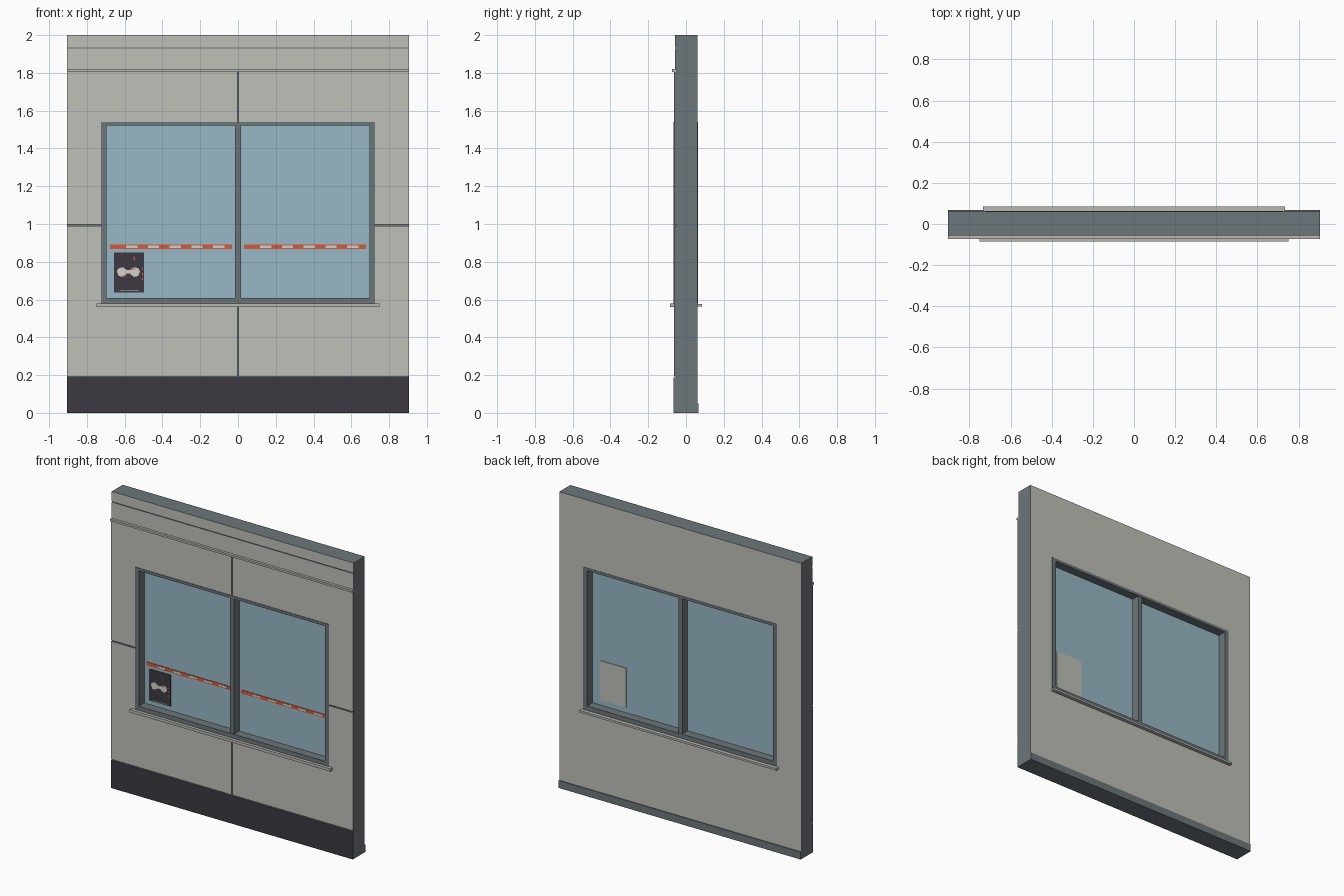
import bpy, bmesh

if "Cube" in bpy.data.objects:
    bpy.data.objects.remove(bpy.data.objects["Cube"])


def material(name, r, g, b):
    m = bpy.data.materials.new(name)
    m.diffuse_color = (r, g, b, 1)
    m.use_nodes = True
    m.node_tree.nodes["Principled BSDF"].inputs["Base Color"].default_value = m.diffuse_color
    return m


LIGHT = material("pale_wall", 0.53, 0.53, 0.49)
GREY = material("mid_grey", 0.155, 0.18, 0.195)
DARK = material("charcoal", 0.045, 0.042, 0.052)
GLASS = material("blue_glass", 0.31, 0.48, 0.56)
ORANGE = material("orange", 0.66, 0.10, 0.04)
WHITE = material("off_white", 0.66, 0.64, 0.60)
SILL = material("sill_stone", 0.48, 0.49, 0.45)


def prism(name, outlines, y0, y1, front, side=None, back=None):
    """Extrude x-z outlines along y; colour front, side and back faces by direction."""
    side, back = side or front, back or front
    bm = bmesh.new()
    for pts in outlines:
        face = bm.faces.new([bm.verts.new((x, y0, z)) for x, z in pts])
        ext = bmesh.ops.extrude_face_region(bm, geom=[face], use_keep_orig=True)
        verts = [v for v in ext["geom"] if isinstance(v, bmesh.types.BMVert)]
        bmesh.ops.translate(bm, verts=verts, vec=(0, y1 - y0, 0))
    return finish(name, bm, front, side, back)


def ring(name, outer, inner, y0, y1, front, side=None, back=None):
    """Rectangular wall with a rectangular opening."""
    side, back = side or front, back or front
    bm = bmesh.new()
    loops = [[bm.verts.new((x, y, z)) for x, z in rect(*r)]
             for r, y in ((outer, y0), (inner, y0), (inner, y1), (outer, y1))]
    for k in range(4):
        a, b = loops[k], loops[(k + 1) % 4]
        for i in range(4):
            j = (i + 1) % 4
            bm.faces.new((a[i], a[j], b[j], b[i]))
    return finish(name, bm, front, side, back)


def finish(name, bm, front, side, back):
    bmesh.ops.recalc_face_normals(bm, faces=bm.faces)
    mats = list(dict.fromkeys((front, side, back)))
    for f in bm.faces:
        m = front if f.normal.y < -0.5 else back if f.normal.y > 0.5 else side
        f.material_index = mats.index(m)
    mesh = bpy.data.meshes.new(name)
    bm.to_mesh(mesh)
    bm.free()
    for m in mats:
        mesh.materials.append(m)
    ob = bpy.data.objects.new(name, mesh)
    bpy.context.collection.objects.link(ob)
    return ob


def rect(x0, x1, z0, z1):
    return [(x0, z0), (x1, z0), (x1, z1), (x0, z1)]


W = 0.905                       # half width of the wall
OX, OZ0, OZ1 = 0.72, 0.583, 1.536   # window opening

# wall core: grey edges and joints, pale back
ring("wall_core", (-W, W, 0, 2), (-OX, OX, OZ0, OZ1), -0.053, 0.061, GREY, GREY, LIGHT)

# four L-shaped cladding panels around the window, with open joints between
panels = []
for s in (-1, 1):
    for z_edge, z_open, z_mid in ((0.193, OZ0, 0.990), (1.806, OZ1, 0.997)):
        panels.append([(s * 0.0035, z_edge), (s * W, z_edge), (s * W, z_mid),
                       (s * OX, z_mid), (s * OX, z_open), (s * 0.0035, z_open)])
prism("cladding_panels", panels, -0.063, -0.052, LIGHT, GREY)

# top bands and moulding strip
prism("top_bands", [rect(-W, W, 1.815, 1.928), rect(-W, W, 1.935, 2.0)],
      -0.057, -0.052, LIGHT, GREY)
prism("moulding_strip", [rect(-W, W, 1.806, 1.820)], -0.074, -0.052, SILL)

# plinth in front, skirting at the back
prism("plinth", [rect(-W, W, 0, 0.188)], -0.066, -0.052, DARK, GREY)
prism("back_skirting", [rect(-W, W, 0, 0.05)], 0.060, 0.067, GREY)

# window frame, mullion and panes
c = 0.01
ring("window_frame", (-0.725, 0.725, 0.578, 1.541), (-0.695, 0.695, 0.608, 1.522),
     -0.066, 0.063, GREY)
prism("mullion", [rect(-0.015, 0.015, 0.607, 1.523)], -0.062, 0.060, GREY)
prism("window_panes", [rect(-0.70, -0.014, 0.60, 1.53), rect(0.014, 0.70, 0.60, 1.53)],
      -0.008, 0.004, GLASS)

# sills
prism("front_sill", [rect(-0.75, 0.75, 0.560, 0.579)], -0.086, -0.052, SILL)
prism("back_sill", [rect(-0.735, 0.735, 0.563, 0.577)], 0.060, 0.086, SILL)

# safety stripes on the glass with pale dashes
stripes, dashes = [], []
for x0 in (-0.677, 0.032):
    stripes.append(rect(x0, x0 + 0.645, 0.868, 0.892))
    for i in range(5):
        a = x0 + 0.085 + i * 0.115
        dashes.append(rect(a, a + 0.06, 0.874, 0.886))
prism("safety_stripes", stripes, -0.011, -0.007, ORANGE)
prism("stripe_dashes", dashes, -0.0125, -0.010, WHITE)

# poster on the front of the left pane, with abstract artwork
prism("poster", [rect(-0.656, -0.497, 0.637, 0.850)], -0.012, -0.007, DARK)
px, pz = -0.580, 0.747
art = [[(px + s * x, pz + z) for x, z in ((0.010, -0.012), (0.028, -0.027), (0.052, -0.022),
       (0.062, 0.004), (0.050, 0.020), (0.026, 0.024), (0.010, 0.010))] for s in (-1, 1)]
art.append(rect(px - 0.012, px + 0.012, pz - 0.010, pz + 0.010))
art.append(rect(-0.628, -0.525, 0.644, 0.647))
prism("poster_pale_art", art, -0.014, -0.011, WHITE)
accents = [rect(-0.508, -0.502, 0.70 + i * 0.028, 0.715 + i * 0.028) for i in range(3)]
accents += [rect(px - 0.035, px - 0.010, 0.722, 0.728), rect(px + 0.010, px + 0.035, 0.758, 0.764),
            rect(-0.552, -0.545, 0.808, 0.824)]
prism("poster_orange_accents", accents, -0.0155, -0.011, ORANGE)

# notice plate on the back of the other pane
prism("back_notice", [rect(0.442, 0.640, 0.645, 0.910)], 0.003, 0.009, LIGHT)
